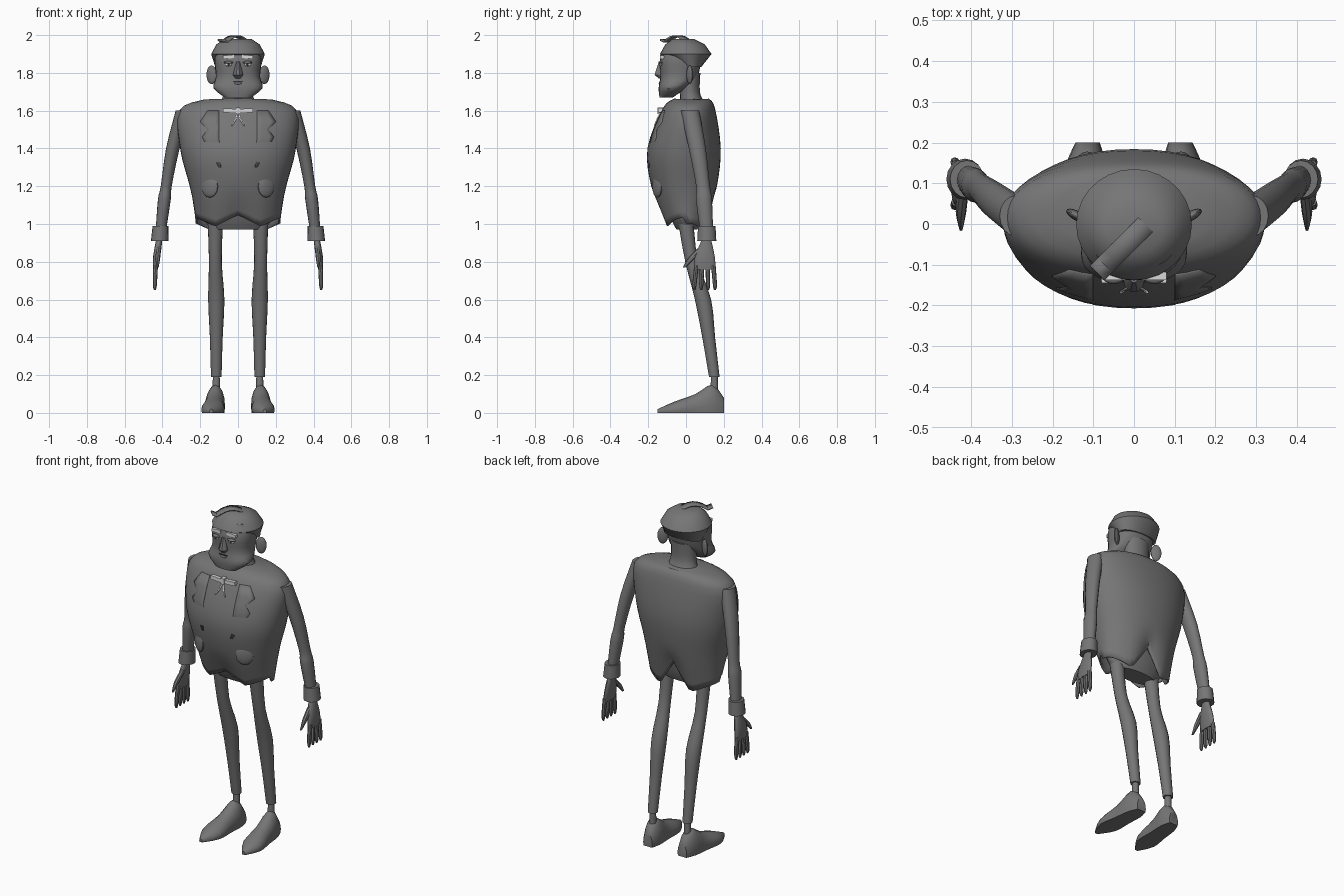
import bpy, bmesh, math
from mathutils import Matrix, Vector
from mathutils.bvhtree import BVHTree

cube = bpy.data.objects.get("Cube")
if cube:
    bpy.data.objects.remove(cube)


def material(name, shade):
    mat = bpy.data.materials.new(name)
    mat.use_nodes = True
    colour = (shade, shade, shade, 1)
    mat.diffuse_color = colour
    mat.node_tree.nodes["Principled BSDF"].inputs["Base Color"].default_value = colour
    return mat


GREY = material("mid grey", .18)
LIGHT = material("light grey", .7)
DARK = material("dark grey", .04)


def emit(name, bm, mat=GREY, pair=False, thick=0):
    """Turn a bmesh into one object, or a left and right pair; return its surface."""
    bmesh.ops.recalc_face_normals(bm, faces=bm.faces)
    for side in (("left_", "right_") if pair else ("",)):
        mesh = bpy.data.meshes.new(side + name)
        bm.to_mesh(mesh)
        if side == "right_":
            mesh.transform(Matrix.Scale(-1, 4, (1, 0, 0)))
            mesh.flip_normals()
        mesh.materials.append(mat)
        mesh.polygons.foreach_set("use_smooth", [True] * len(mesh.polygons))
        mesh.set_sharp_from_angle(angle=math.radians(40))
        part = bpy.data.objects.new(side + name, mesh)
        bpy.context.collection.objects.link(part)
        if thick:
            modifier = part.modifiers.new("thickness", "SOLIDIFY")
            modifier.thickness, modifier.offset = thick, 0
    return BVHTree.FromBMesh(bm)


def smooth_rows(rows, steps):
    """Fill in rows between the key rows along a smooth spline."""
    keys = [Vector(row) for row in rows]
    keys = [keys[0]] + keys + [keys[-1]]
    for a, b, c, d in zip(keys, keys[1:], keys[2:], keys[3:]):
        for step in range(steps):
            t = step / steps
            yield (b + (c - a) * t / 2 + (a - b * 2.5 + c * 2 - d / 2) * t * t
                   + ((b - c) * 1.5 + (d - a) / 2) * t ** 3)
    yield keys[-1]


def stitch(bm, loops, closed):
    for low, high in zip(loops, loops[1:]):
        for k in range(len(low) - (not closed)):
            n = (k + 1) % len(low)
            bm.faces.new((low[k], low[n], high[n], high[k]))


def skin(name, rows, sides=16, power=1, steps=3, warp=None, open_end=False, **options):
    """Skin level rings given as x, y, z, half width, half depth."""
    bm = bmesh.new()
    loops = []
    for x, y, z, width, depth in smooth_rows(rows, steps):
        loop = []
        for k in range(sides):
            angle = math.tau * k / sides
            c, s = math.cos(angle), math.sin(angle)
            point = Vector((x + width * math.copysign(abs(c) ** power, c),
                            y + depth * math.copysign(abs(s) ** power, s), z))
            loop.append(bm.verts.new(warp(point) if warp else point))
        loops.append(loop)
    stitch(bm, loops, True)
    bm.faces.new(loops[0])
    if not open_end:
        bm.faces.new(loops[-1])
    return emit(name, bm, **options)


def body(name, rows, **options):
    """Central form from rings of height, half width, front and back."""
    return skin(name, [(0, (front + back) / 2, z, width, (back - front) / 2)
                       for z, width, front, back in rows], **options)


def limb(name, path, depth=1.0, **options):
    """Tapered form along a path of x, y, z and radius."""
    return skin(name, [(x, y, z, r, r * depth) for x, y, z, r in path], **options)


def sheet(name, rows, **options):
    bm = bmesh.new()
    stitch(bm, [[bm.verts.new(point) for point in row] for row in rows], False)
    emit(name, bm, **options)


def on_front(tree, x, z, lift=0.0):
    """Point on the front of a surface, raised towards the viewer."""
    hit = tree.ray_cast(Vector((x, -1, z)), Vector((0, 1, 0)))[0]
    return hit - Vector((0, lift, 0))


def drape(name, tree, rows, **options):
    """Strip laid over a front surface from rows of height, inner and outer x."""
    sheet(name, [[on_front(tree, inner + (outer - inner) * k / 4, z, .005) for k in range(5)]
                 for z, inner, outer in rows], pair=True, thick=.008, **options)


def placed(centre, size, turn, axis):
    return (Matrix.Translation(centre) @ Matrix.Rotation(turn, 4, axis)
            @ Matrix.Diagonal((*size, 1)))


def block(name, centre, size, tilt=0, **options):
    bm = bmesh.new()
    bmesh.ops.create_cube(bm, size=1, matrix=placed(centre, size, tilt, "Y"))
    emit(name, bm, **options)


def ball(name, centre, size, turn=0, **options):
    bm = bmesh.new()
    bmesh.ops.create_uvsphere(bm, u_segments=14, v_segments=8, radius=1,
                              matrix=placed(centre, size, turn, "Z"))
    emit(name, bm, **options)


# Jacket: sloping shoulders, two front points and split tails
def tailor(point):
    x = abs(point.x)
    point.z -= x * x * .15
    if point.y < 0:
        hem = .99 + abs(x - .12) / 2
    else:
        hem = .95 + max(.1 - x, (x - .1) / 3) * 1.5
    waist = 1.2
    if point.z < waist:
        point.z = waist - (waist - point.z) * (waist - hem) / (waist - 1)
    return point


jacket = body("jacket", [(1.66, .18, -.06, .12), (1.61, .31, -.12, .15), (1.4, .3, -.2, .18),
                         (1.2, .25, -.18, .16), (1, .22, -.11, .11)],
              sides=48, power=.92, steps=4, warp=tailor, open_end=True, thick=.008)
drape("lapel", jacket, [(1.6, .1, .16), (1.54, .1, .2), (1.5, .1, .16), (1.46, .1, .19),
                        (1.3, .09, .1)])
ball("pocket", on_front(jacket, .15, 1.2), (.05, .015, .06), turn=.5, pair=True)

# Bow tie
bow = on_front(jacket, 0, 1.6, .01)
block("bow_knot", bow, (.022, .03, .034), mat=LIGHT)
block("bow_wing", bow + Vector((.045, 0, 0)), (.07, .02, .022), tilt=-.06, mat=LIGHT, pair=True)
drape("bow_ribbon", jacket, [(1.59, 0, .005), (1.55, .01, .016), (1.52, .03, .035)], mat=LIGHT)

# Trousers, ankles and shoes
body("trouser_seat", [(1.15, .2, -.12, .1), (1.03, .18, -.08, .08), (.97, .14, -.05, .06)],
     sides=24)
limb("trouser_leg", [(.12, 0, 1, .04), (.12, .03, .8, .034), (.115, .09, .6, .043),
                     (.115, .12, .4, .034), (.115, .15, .19, .028)], pair=True)
limb("ankle", [(.115, .15, .2, .018), (.115, .15, .12, .02)], pair=True)


def lay_flat(point):
    return Vector((point.x, point.z, max(point.y, 0)))


shoe = [(.2, .03, .08), (.14, .05, .15), (.05, .054, .1), (-.06, .06, .06), (-.15, .01, .02)]
skin("shoe", [(.13 - y * .08, top / 4, y, width, top * .75) for y, width, top in shoe],
     warp=lay_flat, pair=True)

# Arms, cuffs and hands
limb("arm", [(.29, .02, 1.6, .04), (.345, .06, 1.4, .036), (.38, .09, 1.2, .029),
             (.39, .095, 1.13, .034), (.41, .11, .95, .027)], depth=1.25, pair=True)
limb("cuff", [(.41, .11, .99, .042), (.415, .11, .91, .046)], depth=1.1, pair=True)
skin("palm", [(.415, .11, .93, .016, .02), (.43, .1, .83, .019, .052),
              (.437, .1, .76, .013, .056)], pair=True)
for index, finger in enumerate(("index", "middle", "ring", "little")):
    base, tip = .055 + index * .03, .045 + index * .036
    limb(finger + "_finger", [(.437, base, .78, .012), (.44, tip, .68, .011),
                              (.44, tip, .65, .005)], sides=8, pair=True)
limb("thumb", [(.42, .08, .87, .013), (.425, .03, .82, .013), (.425, -.01, .77, .005)],
     depth=1.5, sides=8, pair=True)

# Neck, head and ears
limb("neck", [(0, .02, 1.8, .08), (0, .02, 1.7, .076), (0, .03, 1.65, .09)], depth=.7)
head = body("head", [(1.94, .11, -.11, .08), (1.87, .124, -.138, .08), (1.78, .117, -.135, .06),
                     (1.72, .13, -.145, 0), (1.67, .07, -.14, -.07)], sides=28, power=.82)
ball("ear", (.14, .02, 1.79), (.03, .012, .05), turn=.5, pair=True)

# Face
body("nose", [(1.86, .012, -.145, -.1), (1.79, .027, -.168, -.1), (1.77, .016, -.145, -.1)],
     steps=1, sides=10)
eye = on_front(head, .05, 1.845)
ball("eye", eye, (.02, .008, .01), mat=LIGHT, pair=True)
ball("pupil", eye - Vector((0, .006, 0)), (.007, .004, .008), mat=DARK, pair=True)
ball("eyelid", eye + Vector((0, 0, .01)), (.026, .014, .008), pair=True)
block("eyebrow", on_front(head, .05, 1.885), (.058, .02, .018), tilt=.1, mat=LIGHT, pair=True)
lips = on_front(head, 0, 1.755)
block("mouth", lips, (.055, .006, .005), mat=DARK)
ball("lower_lip", lips - Vector((0, 0, .01)), (.022, .006, .007))

# Hair with a flared rim, and an arched loose lock on top
body("hair", [(1.98, .07, -.07, .04), (1.95, .115, -.11, .1), (1.9, .142, -.138, .135),
              (1.83, .12, -.02, .08)], sides=28, steps=1)
lock = []
for step in range(9):
    t = step / 8
    x = t * .15 - .09
    z = 1.945 + math.sin(math.pi * t) * .05 + (0 if step else .03)
    lock.append([(x + side, x - .03 - side, z) for side in (-.018, 0, .018)])
sheet("hair_lock", lock, thick=.008)
